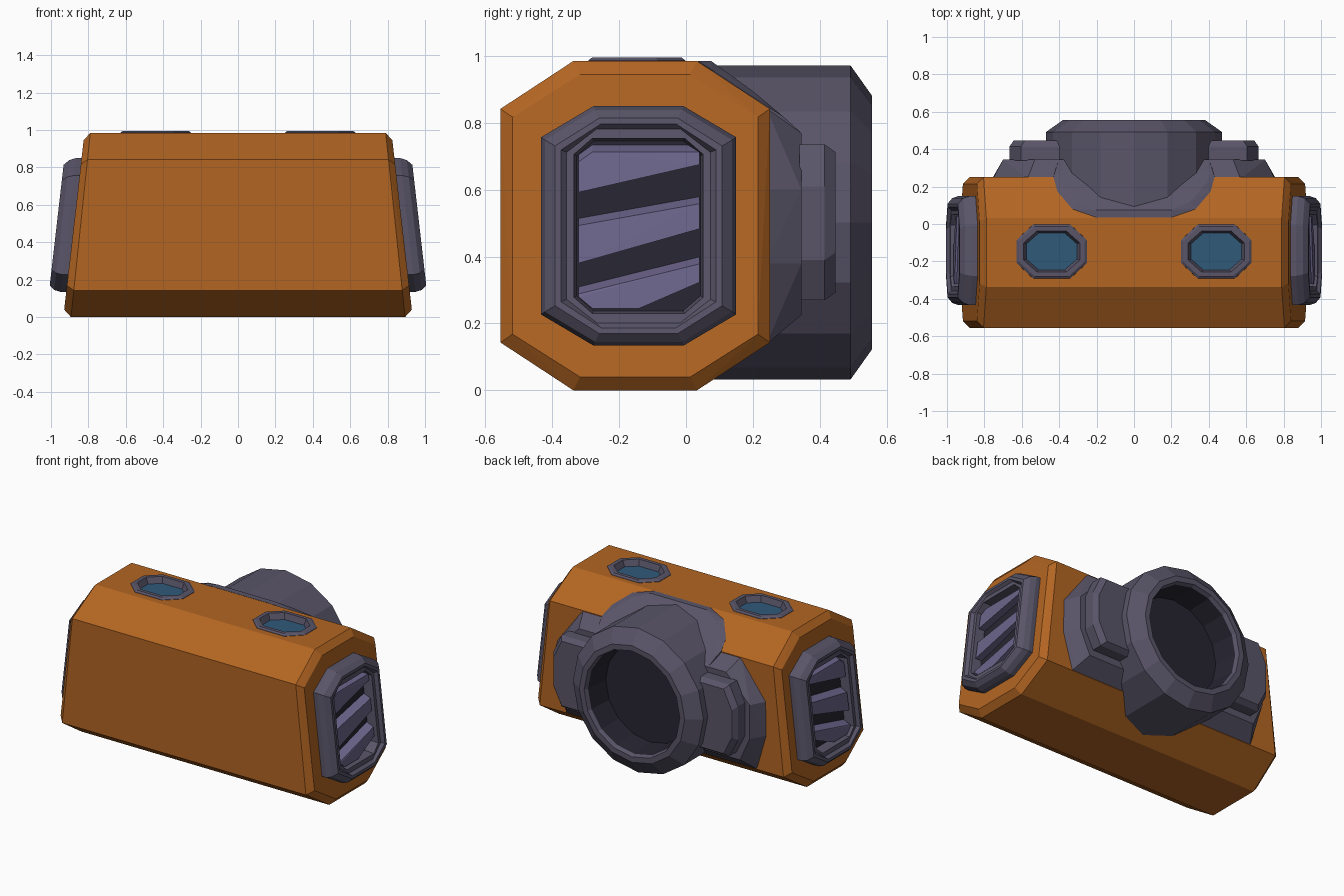
import bpy, bmesh, math

if "Cube" in bpy.data.objects:
    bpy.data.objects.remove(bpy.data.objects["Cube"])

def material(name, rgb):
    m = bpy.data.materials.new(name)
    m.diffuse_color = (*rgb, 1)
    m.use_nodes = True
    m.node_tree.nodes["Principled BSDF"].inputs["Base Color"].default_value = m.diffuse_color
    return m

ORANGE = material("orange_paint", (0.45, 0.13, 0.016))
METAL = material("violet_metal", (0.10, 0.09, 0.14))
DARK = material("dark_recess", (0.02, 0.018, 0.03))
SLAT = material("slat_metal", (0.15, 0.13, 0.26))
GLASS = material("blue_glass", (0.03, 0.10, 0.19))

def finish(name, bm, mat, mirror):
    bmesh.ops.recalc_face_normals(bm, faces=bm.faces[:])
    me = bpy.data.meshes.new(name)
    bm.to_mesh(me)
    bm.free()
    ob = bpy.data.objects.new(name, me)
    bpy.context.collection.objects.link(ob)
    if mat:
        me.materials.append(mat)
    if mirror:
        ob.modifiers.new("mirror", "MIRROR").use_axis[0] = True
    return ob

def hull(name, pts, mat, mirror=False):
    bm = bmesh.new()
    for p in pts:
        bm.verts.new(p)
    res = bmesh.ops.convex_hull(bm, input=bm.verts[:])
    junk = {g for g in res["geom_interior"] + res["geom_unused"] if isinstance(g, bmesh.types.BMVert)}
    bmesh.ops.delete(bm, geom=list(junk), context="VERTS")
    bmesh.ops.dissolve_limit(bm, angle_limit=0.02, verts=bm.verts[:], edges=bm.edges[:])
    return finish(name, bm, mat, mirror)

def loft(name, loops, mat, mirror=False, cap_start=False, cap_end=False):
    bm = bmesh.new()
    rows = [[bm.verts.new(p) for p in lp] for lp in loops]
    n = len(rows[0])
    for a, b in zip(rows, rows[1:]):
        for i in range(n):
            j = (i + 1) % n
            bm.faces.new((a[i], a[j], b[j], b[i]))
    if cap_start:
        bm.faces.new(rows[0])
    if cap_end:
        bm.faces.new(rows[-1])
    return finish(name, bm, mat, mirror)

def octagon(cu, cv, hu, hv, ku, kv):
    """Rectangle of half size hu, hv with corners cut by ku, kv."""
    q = [(hu, hv - kv), (hu - ku, hv), (ku - hu, hv), (-hu, hv - kv),
         (-hu, kv - hv), (ku - hu, -hv), (hu - ku, -hv), (hu, kv - hv)]
    return [(cu + u, cv + v) for u, v in q]

def side_x(z):
    return 0.934 - 0.115 * z

# Main housing: octagonal bar with leaning, chamfered ends
outer = octagon(-0.152, 0.4925, 0.403, 0.4925, 0.218, 0.143)
inner = octagon(-0.152, 0.4925, 0.367, 0.4525, 0.202, 0.128)
pts = []
for s in (-1, 1):
    pts += [(s * (0.893 - 0.105 * z), y, z) for y, z in outer]
    pts += [(s * side_x(z), y, z) for y, z in inner]
body = hull("housing", pts, ORANGE)

# Pockets for the top windows
LX, LY = 0.44, -0.147
pocket = octagon(LX, LY, 0.165, 0.122, 0.078, 0.068)
for s in (-1, 1):
    cutter = hull("window_cutter", [(s * x, y, z) for x, y in pocket for z in (0.94, 1.1)], None)
    mod = body.modifiers.new("pocket", "BOOLEAN")
    mod.operation = "DIFFERENCE"
    mod.object = cutter
    mod.solver = "EXACT"
    bpy.context.view_layer.objects.active = body
    bpy.ops.object.modifier_apply(modifier=mod.name)
    bpy.data.objects.remove(cutter)

# Window frames and glass
frame = [(0.190, 0.147, 0.98), (0.188, 0.145, 0.987), (0.175, 0.133, 0.996),
         (0.150, 0.110, 0.996), (0.132, 0.096, 0.95)]
loft("window_frame", [[(x, y, z) for x, y in octagon(LX, LY, a, b, a * 0.48, b * 0.58)]
                      for a, b, z in frame], METAL, True)
loft("window_glass", [[(x, y, 0.957) for x, y in octagon(LX, LY, 0.14, 0.102, 0.066, 0.058)]],
     GLASS, True, cap_end=True)

# Side vents: bevelled octagonal frame, dark floor, three slanted slats
VY, VZ = -0.142, 0.492
def vent_loop(hy, hz, ky, kz, d):
    return [(side_x(z) + d, y, z) for y, z in octagon(VY, VZ, hy, hz, ky, kz)]

vent = [(0.292, 0.358, 0.157, 0.093, -0.01), (0.292, 0.358, 0.157, 0.093, 0.03),
        (0.280, 0.347, 0.150, 0.090, 0.065), (0.250, 0.322, 0.132, 0.083, 0.092),
        (0.232, 0.305, 0.120, 0.078, 0.092), (0.215, 0.290, 0.090, 0.070, 0.074),
        (0.193, 0.262, 0.055, 0.048, 0.074), (0.185, 0.254, 0.052, 0.045, 0.008)]
loft("vent_frame", [vent_loop(*v) for v in vent], METAL, True)
loft("vent_floor", [vent_loop(0.19, 0.26, 0.052, 0.045, 0.012)], DARK, True, cap_end=True)
slats = [[(-0.322, 0.705), (-0.28, 0.735), (0.04, 0.735), (0.04, 0.675), (-0.322, 0.592)],
         [(-0.322, 0.515), (0.04, 0.58), (0.04, 0.505), (-0.322, 0.38)],
         [(-0.322, 0.31), (0.04, 0.40), (0.04, 0.345), (-0.14, 0.245), (-0.28, 0.245), (-0.322, 0.28)]]
for prof in slats:
    mid = sum(z for _, z in prof) / len(prof)
    p = [(side_x(z) + 0.01, y, z) for y, z in prof]
    p += [(side_x(z) + 0.06, y, z - (0.022 if z > mid else 0)) for y, z in prof]
    hull("vent_slat", p, SLAT, True)

# Rear mounting plate, tapering backwards
plate = [(0.24, [(0.57, 0.845), (0.755, 0.60), (0.76, 0.38), (0.69, 0.137)]),
         (0.345, [(0.53, 0.77), (0.70, 0.60), (0.70, 0.38), (0.63, 0.225)])]
hull("rear_plate", [(s * x, y, z) for y, row in plate for x, z in row for s in (-1, 1)], METAL)

# Rear pads either side of the barrel
pad = [(0.34, 0), (0.415, 0), (0.447, 0.022)]
pad_outline = [(0.37, 0.735), (0.605, 0.735), (0.665, 0.61), (0.665, 0.39), (0.605, 0.27), (0.37, 0.27)]
hull("rear_pad", [(x - (t if x > 0.5 else 0), y, z + (t if z < 0.5 else -t))
                  for y, t in pad for x, z in pad_outline], METAL, True)

# Collar wrapping the barrel over the upper slope
collar = [(0.2, 0.035, 0.985), (0.33, 0.08, 0.957), (0.41, 0.175, 0.893), (0.43, 0.25, 0.845),
          (0.2, 0.075, 0.985), (0.30, 0.12, 0.953), (0.37, 0.20, 0.895), (0.42, 0.29, 0.82),
          (0.40, 0.345, 0.77), (0.43, 0.20, 0.5), (0.43, 0.345, 0.5)]
hull("barrel_collar", [(s * x, y, z) for x, y, z in collar for s in (-1, 1)], METAL)

# Barrel with bevelled rim and dark bore
def ring(r, y, n=16):
    return [(r * math.cos(2 * math.pi * i / n), y, 0.502 + r * math.sin(2 * math.pi * i / n))
            for i in range(n)]

loft("barrel", [ring(0.47, 0.04), ring(0.47, 0.492), ring(0.38, 0.556), ring(0.345, 0.556),
                ring(0.335, 0.53)], METAL, cap_start=True)
loft("barrel_bore", [ring(0.335, 0.53), ring(0.32, 0.37)], DARK, cap_end=True)
